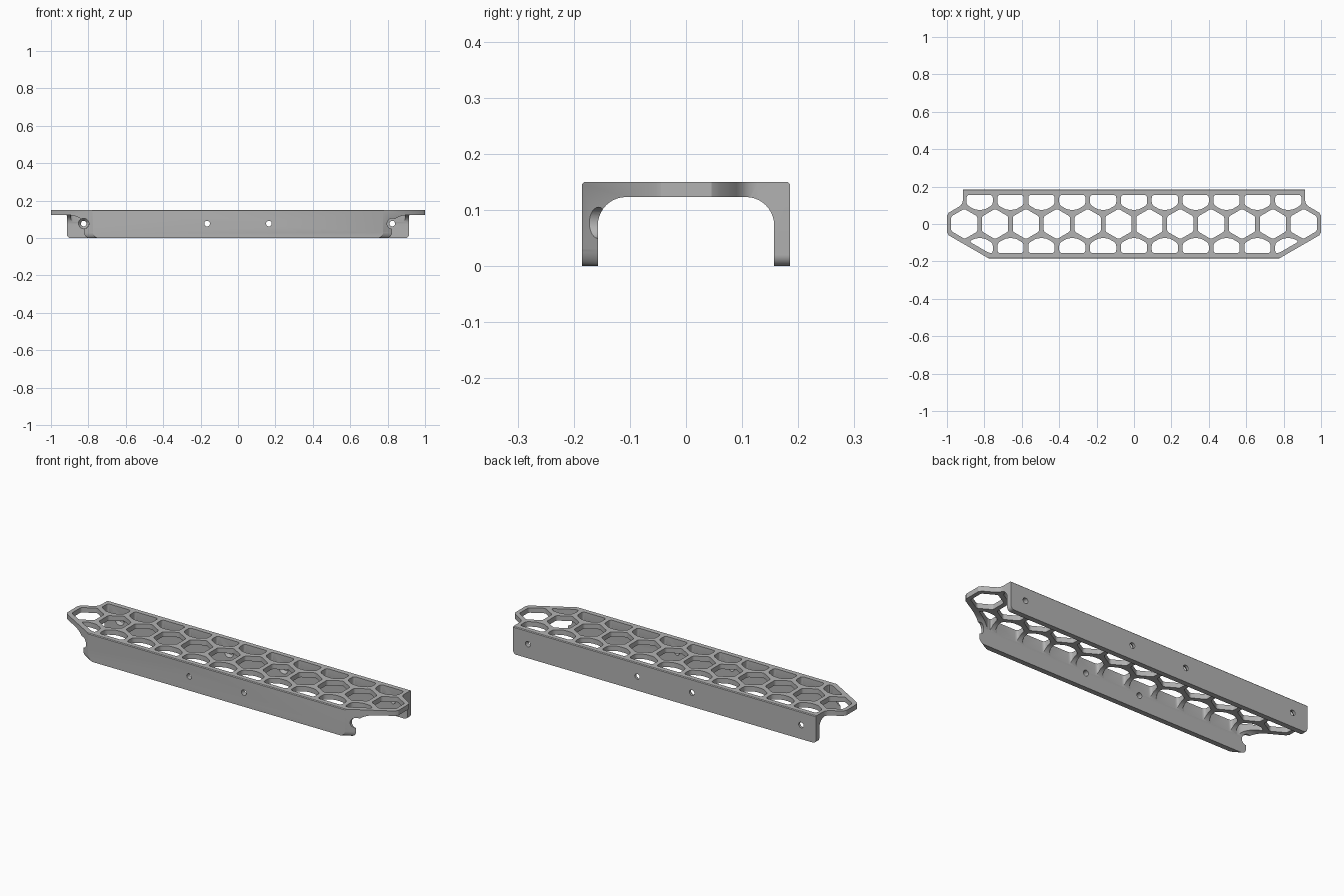
import bpy, bmesh, math
from mathutils import Vector

if "Cube" in bpy.data.objects:
    bpy.data.objects.remove(bpy.data.objects["Cube"], do_unlink=True)

PITCH, HEX_R = 0.165, 0.081
WALL_Y, INNER_Y = 0.185, 0.157
TOP, UNDER, FILLET = 0.15, 0.123, 0.05
FRONT_X, BACK_X = 0.775, 0.915
SLANT = Vector((0.225, 0.13))          # direction of the cut front corners


def arc(cx, cy, r, a0, a1, n=10):
    angles = [math.radians(a0 + (a1 - a0) * i / n) for i in range(n + 1)]
    return [(cx + r * math.cos(a), cy + r * math.sin(a)) for a in angles]


def prism(bm, points, vector):
    """Closed solid from a 3D polygon swept along a vector."""
    low = [bm.verts.new(p) for p in points]
    high = [bm.verts.new(Vector(p) + Vector(vector)) for p in points]
    bm.faces.new(low)
    bm.faces.new(high[::-1])
    for i in range(len(low)):
        j = (i + 1) % len(low)
        bm.faces.new((low[j], low[i], high[i], high[j]))


def make_object(name, bm):
    bmesh.ops.recalc_face_normals(bm, faces=bm.faces)
    mesh = bpy.data.meshes.new(name)
    bm.to_mesh(mesh)
    bm.free()
    obj = bpy.data.objects.new(name, mesh)
    bpy.context.collection.objects.link(obj)
    return obj


def boolean(target, bm, operation):
    """Apply a boolean with a temporary cutter."""
    cutter = make_object("cutter", bm)
    cutter.hide_render = True
    mod = target.modifiers.new("cut", "BOOLEAN")
    mod.operation, mod.solver, mod.object = operation, "EXACT", cutter
    bpy.context.view_layer.objects.active = target
    bpy.ops.object.modifier_apply(modifier=mod.name)
    bpy.data.objects.remove(cutter, do_unlink=True)


def clip(points, normal, limit):
    """Keep the part of a 2D polygon where normal . p <= limit."""
    result = []
    for i, b in enumerate(points):
        a = points[i - 1]
        da, db = normal.dot(a) - limit, normal.dot(b) - limit
        if da * db < 0:
            result.append(a.lerp(b, da / (da - db)))
        if db <= 0:
            result.append(b)
    return result


def rounded(points, r, n=4):
    """Soften polygon corners with quadratic curves."""
    result = []
    for i, p in enumerate(points):
        prev, nxt = points[i - 1], points[(i + 1) % len(points)]
        a = p + (prev - p).normalized() * min(r, (prev - p).length * 0.45)
        b = p + (nxt - p).normalized() * min(r, (nxt - p).length * 0.45)
        for k in range(n + 1):
            t = k / n
            result.append(a.lerp(p, t).lerp(p.lerp(b, t), t))
    return result


# Channel cross-section: top plate, two walls, filleted inside
c = 0.004
ci, cz = INNER_Y - FILLET, UNDER - FILLET
inside = arc(ci, cz, FILLET, 0, 90) + arc(-ci, cz, FILLET, 90, 180)
profile = [(-WALL_Y, 0), (-WALL_Y, TOP - c), (c - WALL_Y, TOP),
           (WALL_Y - c, TOP), (WALL_Y, TOP - c), (WALL_Y, 0), (INNER_Y, 0)]
profile += inside + [(-INNER_Y, 0)]
bm = bmesh.new()
prism(bm, [(-1.1, y, z) for y, z in profile], (2.2, 0, 0))
channel = make_object("honeycomb_channel", bm)

# Plan outline: slanted front corners, pointed ends, notched back corners
half = [(FRONT_X, -0.3), (FRONT_X, -WALL_Y), (0.99, -0.061), (1, -0.045),
        (1, 0.045), (0.99, 0.061), (0.94, 0.09), (0.925, 0.101),
        (0.917, 0.114), (BACK_X, 0.128), (BACK_X, 0.3)]
outline = half + [(-x, y) for x, y in reversed(half)]
bm = bmesh.new()
prism(bm, [(x, y, -0.1) for x, y in outline], (0, 0, 0.4))
boolean(channel, bm, "INTERSECT")

# Honeycomb openings, side rows trimmed along the walls
bm = bmesh.new()
hexagon = [Vector((HEX_R * math.cos(math.radians(a)), HEX_R * math.sin(math.radians(a))))
           for a in range(30, 390, 60)]
slant_normal = Vector((SLANT.y, -SLANT.x)).normalized()
slant_limit = slant_normal.dot(Vector((FRONT_X, -WALL_Y))) - 0.026
for row in (-1, 0, 1):
    count = 12 if row == 0 else 11
    for i in range(count):
        centre = Vector(((i - (count - 1) / 2) * PITCH, row * PITCH * math.sqrt(0.75)))
        hole = [p + centre for p in hexagon]
        if row:
            hole = clip(hole, Vector((0, row)), 0.155)
            hole = clip(hole, Vector((0, -row)), -0.076)
        for side in (-1, 1):
            hole = clip(hole, Vector((side * slant_normal.x, slant_normal.y)), slant_limit)
        prism(bm, [(p.x, p.y, 0.03) for p in rounded(hole, 0.016 if row else 0.01)],
              (0, 0, 0.2))
boolean(channel, bm, "DIFFERENCE")

# Rounded lower corners of both walls
bm = bmesh.new()
for side in (-1, 1):
    for x, y, r, sweep in ((FRONT_X, -WALL_Y, 0.03, SLANT * 0.3),
                           (BACK_X, 0.14, 0.02, Vector((0, 0.06)))):
        corner = [(-0.02, -0.02), (r, -0.02)] + arc(r, r, r, 270, 180, 8) + [(-0.02, r)]
        start = Vector((x, y)) - sweep * 0.1
        prism(bm, [(side * (start.x - u), start.y, z) for u, z in corner],
              (side * sweep.x * 1.2, sweep.y * 1.2, 0))
boolean(channel, bm, "DIFFERENCE")

# Screw holes, and clearance past the front corners for the outer screws
bm = bmesh.new()
for side in (-1, 1):
    for x, r, y0, y1 in ((PITCH, 0.015, -0.2, -0.14), (PITCH, 0.015, 0.14, 0.2),
                         (0.825, 0.015, 0.14, 0.2), (0.825, 0.028, -0.2, -0.1)):
        ring = arc(side * x, 0.077, r, 0, 345, 23)
        prism(bm, [(u, y0, z) for u, z in ring], (0, y1 - y0, 0))
boolean(channel, bm, "DIFFERENCE")

# Countersinks on the inner face of the back wall
bm = bmesh.new()
for x in (-0.825, -PITCH, PITCH, 0.825):
    ret = bmesh.ops.create_cone(bm, cap_ends=True, segments=24, radius1=0.031,
                                radius2=0.014, depth=0.02)
    for v in ret["verts"]:
        v.co = Vector((x + v.co.x, 0.163 + v.co.z, 0.077 + v.co.y))
boolean(channel, bm, "DIFFERENCE")

# Plain grey finish
grey = bpy.data.materials.new("grey")
grey.use_nodes = True
colour = (0.45, 0.45, 0.45, 1)
grey.diffuse_color = colour
grey.node_tree.nodes["Principled BSDF"].inputs["Base Color"].default_value = colour
channel.data.materials.clear()
channel.data.materials.append(grey)
for face in channel.data.polygons:
    face.material_index = 0
bpy.ops.object.select_all(action="DESELECT")
channel.select_set(True)
bpy.context.view_layer.objects.active = channel
bpy.ops.object.shade_smooth_by_angle(angle=math.radians(30))
